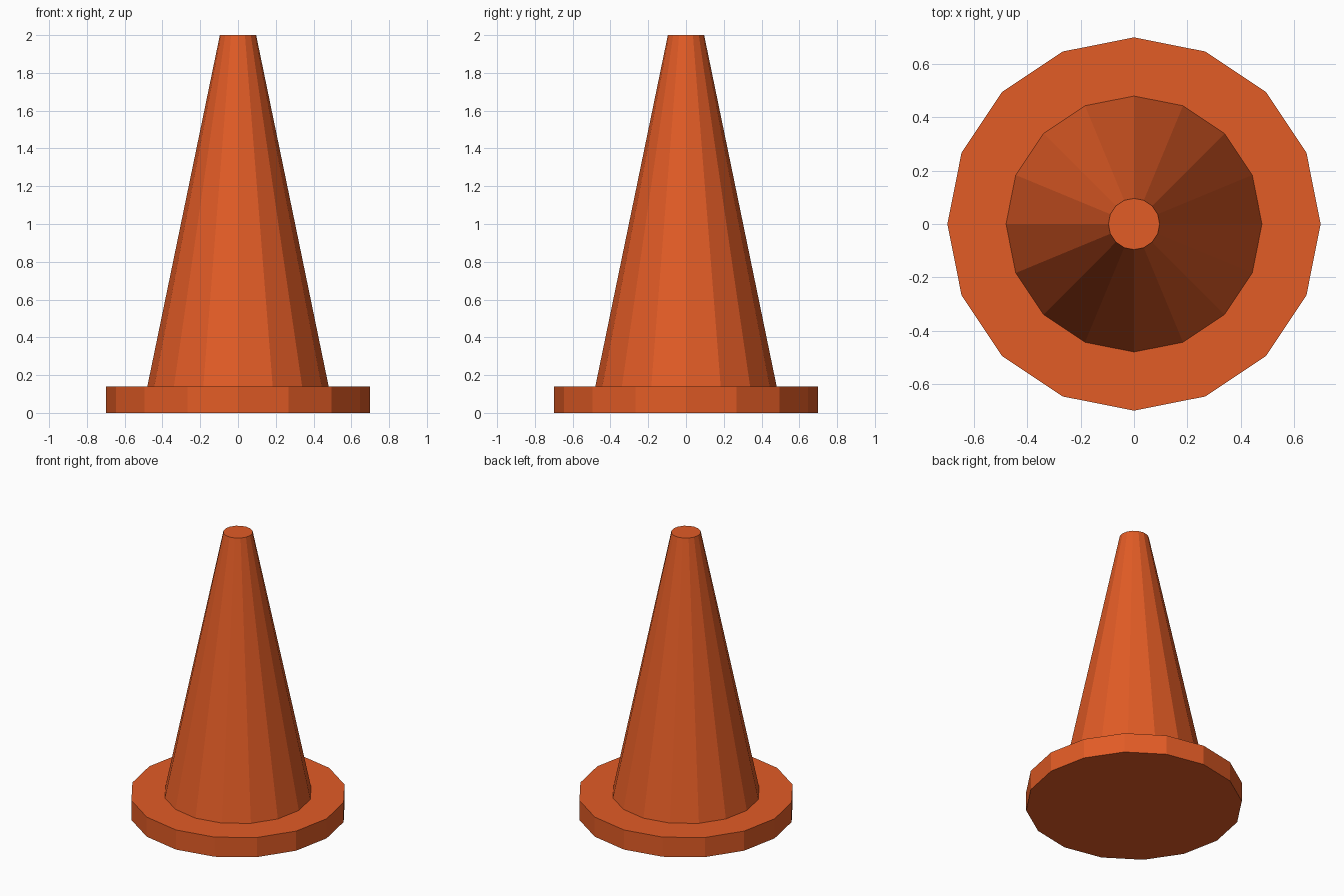
import bpy

SIDES = 16

cube = bpy.data.objects.get("Cube")
if cube:
    bpy.data.objects.remove(cube, do_unlink=True)

# Single orange plastic
orange = bpy.data.materials.new("orange_plastic")
orange.use_nodes = True
colour = (0.76, 0.106, 0.019, 1)
orange.diffuse_color = colour
orange.node_tree.nodes["Principled BSDF"].inputs["Base Color"].default_value = colour


def tapered_part(name, bottom_radius, top_radius, bottom, top):
    """Flat-sided round part standing between two heights."""
    bpy.ops.mesh.primitive_cone_add(
        vertices=SIDES, radius1=bottom_radius, radius2=top_radius,
        depth=top - bottom, location=(0, 0, (bottom + top) / 2))
    part = bpy.context.object
    part.name = part.data.name = name
    part.data.materials.append(orange)
    bpy.ops.object.shade_flat()
    return part


# Round foot and the tapered body standing on it
tapered_part("base", 0.7, 0.7, 0, 0.14)
tapered_part("cone_body", 0.48, 0.096, 0.14, 2)
